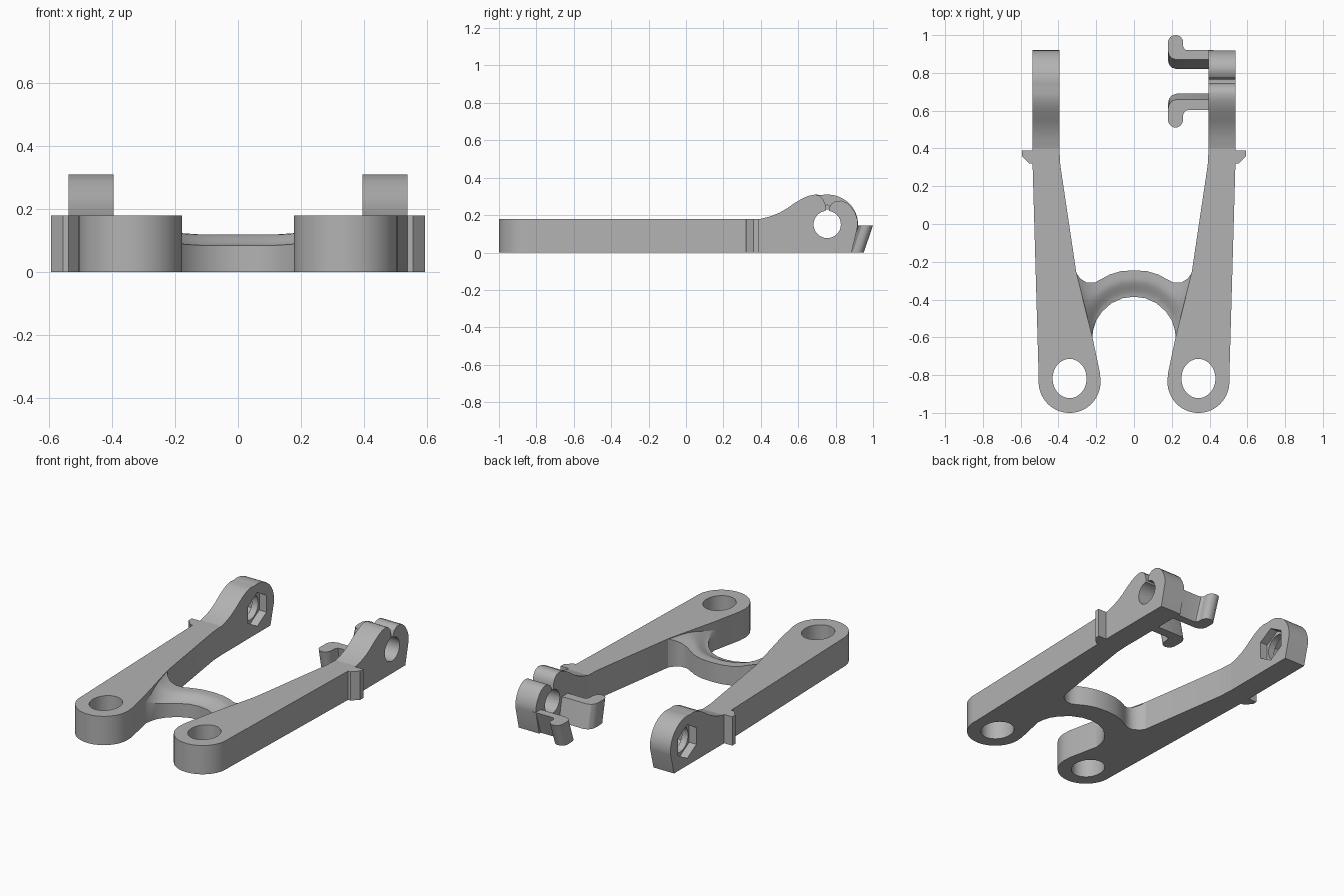
import bpy, bmesh
from math import sin, cos, pi, radians

cube = bpy.data.objects.get("Cube")
if cube:
    bpy.data.objects.remove(cube)

grey = bpy.data.materials.new("plain grey")
grey.use_nodes = True
grey.diffuse_color = (0.45, 0.45, 0.45, 1)
grey.node_tree.nodes["Principled BSDF"].inputs["Base Color"].default_value = grey.diffuse_color


def finish(name, bm):
    """Turn a bmesh into a named grey object."""
    bmesh.ops.recalc_face_normals(bm, faces=bm.faces)
    mesh = bpy.data.meshes.new(name)
    bm.to_mesh(mesh)
    bm.free()
    mesh.materials.append(grey)
    obj = bpy.data.objects.new(name, mesh)
    bpy.context.collection.objects.link(obj)
    return obj


def prism(name, outline, low, high, place):
    """Extrude a 2D outline from low to high; place maps (a, b, h) to xyz."""
    bm = bmesh.new()
    rings = [[bm.verts.new(place(a, b, h)) for a, b in outline] for h in (low, high)]
    bm.faces.new(rings[0])
    bm.faces.new(rings[1])
    n = len(outline)
    for i in range(n):
        j = (i + 1) % n
        bm.faces.new((rings[0][i], rings[0][j], rings[1][j], rings[1][i]))
    return finish(name, bm)


def arc(ca, cb, ra, rb, start, end, steps):
    angles = [radians(start + (end - start) * i / steps) for i in range(steps + 1)]
    return [(ca + ra * cos(t), cb + rb * sin(t)) for t in angles]


def cut(obj, cutter):
    cutter.hide_render = True
    mod = obj.modifiers.new("cut", 'BOOLEAN')
    mod.operation, mod.object, mod.solver = 'DIFFERENCE', cutter, 'EXACT'
    bpy.context.view_layer.objects.active = obj
    bpy.ops.object.modifier_apply(modifier=mod.name)
    bpy.data.objects.remove(cutter)


def smooth(obj, angle=30):
    bpy.ops.object.select_all(action='DESELECT')
    obj.select_set(True)
    bpy.context.view_layer.objects.active = obj
    bpy.ops.object.shade_smooth_by_angle(angle=radians(angle))


def side_view(y, z, x):
    return (x, y, z)


HOLE_Y, HOLE_Z = 0.755, 0.15
rise = [(0.40, 0), (0.40, 0.18), (0.45, 0.193), (0.50, 0.213), (0.54, 0.236),
        (0.58, 0.264), (0.62, 0.288), (0.655, 0.303), (0.69, 0.31)]
heel = [(0.885, 0)]

for side, label in ((1, "left"), (-1, "right")):
    def plan(x, y, z, s=side):
        return (s * x, y, z)

    # Tapered arm with a rounded front eye
    outline = arc(0.341, -0.835, 0.164, 0.165, -180, 0, 40)
    outline += [(0.505, -0.80), (0.537, 0.32), (0.537, 0.40), (0.395, 0.40),
                (0.39, 0.31), (0.305, -0.26), (0.22, -0.60), (0.18, -0.79)]
    arm = prism(label + "_arm", outline, 0, 0.18, plan)
    cut(arm, prism("eye_cutter", arc(0.341, -0.818, 0.09, 0.104, 0, 351, 39), -0.1, 0.3, plan))
    smooth(arm)

    # Small side tab
    tab = [(0.53, 0.39), (0.593, 0.39), (0.593, 0.36), (0.555, 0.32), (0.53, 0.32)]
    prism(label + "_tab", tab, 0, 0.18, plan)

    # Raised rear knuckle, split open at the top on the left arm
    if side == 1:
        lips = [(0.715, 0.303), (0.735, 0.283), (0.745, 0.255), (0.748, 0.20), (0.762, 0.20),
                (0.765, 0.235), (0.777, 0.26), (0.80, 0.275), (0.83, 0.277), (0.858, 0.267),
                (0.885, 0.243), (0.905, 0.21), (0.917, 0.175), (0.918, 0.14)]
    else:
        lips = arc(HOLE_Y, HOLE_Z, 0.165, 0.16, 100, -8, 24)
    knuckle = prism(label + "_rear_knuckle", rise + lips + heel, side * 0.395, side * 0.537, side_view)
    radius = 0.073 if side == 1 else 0.08
    cut(knuckle, prism("bore_cutter", arc(HOLE_Y, HOLE_Z, radius, radius, 0, 348.75, 31),
                       side * 0.3, side * 0.7, side_view))
    if side == -1:
        # Six-sided pockets on both faces of the bore
        for a, b in ((-0.3, -0.445), (-0.487, -0.7)):
            cut(knuckle, prism("pocket_cutter", arc(HOLE_Y, HOLE_Z, 0.105, 0.105, 30, 330, 5),
                               a, b, side_view))
    smooth(knuckle)

# Hooked clips: a leaning plate whose end curls away from the bore
clip = [(0.42, 0), (0.225, 0), (0.20, 0.008), (0.185, 0.025), (0.18, 0.045)]
clip += arc(0.22, 0.092, 0.04, 0.038, 180, 0, 12)
clip += [(0.26, 0.07), (0.27, 0.053), (0.285, 0.05), (0.42, 0.05)]
hooks = [("rear_clip", 0.87, 1, -0.05, 0.145), ("front_clip", 0.66, -1, 0.03, 0.145)]
for name, base, way, lean, top in hooks:
    def leaning(x, d, z, base=base, way=way, lean=lean, top=top):
        return (x, base + way * d + lean * (1 - z / top), z)
    stretch = 1.5 if way < 0 else 1.0
    smooth(prism(name, [(x, d * (1.15 if way < 0 else 1.0)) for x, d in clip], 0, top, leaning))

# Arched bridge between the arms, lofted from back edge to front edge
back = [(0, -0.245), (0.07, -0.25), (0.13, -0.268), (0.175, -0.293), (0.21, -0.311),
        (0.25, -0.311), (0.285, -0.288), (0.305, -0.26), (0.345, -0.26)]
front = [(0, -0.385), (0.06, -0.393), (0.12, -0.42), (0.17, -0.465), (0.20, -0.51),
         (0.215, -0.555), (0.221, -0.60), (0.222, -0.63), (0.26, -0.63)]
lift = [0, 0, 0, 0.003, 0.012, 0.027, 0.045, 0.057, 0.057]
stations = list(zip(back, front, lift))
stations = [((-b[0], b[1]), (-f[0], f[1]), h) for b, f, h in stations[:0:-1]] + stations

bm = bmesh.new()
rows = []
STEPS = 10
for b, f, h in stations:
    row = [bm.verts.new((f[0], f[1], 0))]
    for i in range(STEPS + 1):
        t = i / STEPS
        u = min(1, t / 0.7)
        z = 0.085 + 0.035 * u * u * (3 - 2 * u) + h
        row.append(bm.verts.new((f[0] + (b[0] - f[0]) * t, f[1] + (b[1] - f[1]) * t, z)))
    row.append(bm.verts.new((b[0], b[1], 0)))
    rows.append(row)
for r, s in zip(rows, rows[1:]):
    for i in range(len(r)):
        j = (i + 1) % len(r)
        bm.faces.new((r[i], r[j], s[j], s[i]))
bm.faces.new(rows[0])
bm.faces.new(rows[-1])
smooth(finish("bridge", bm), 40)
